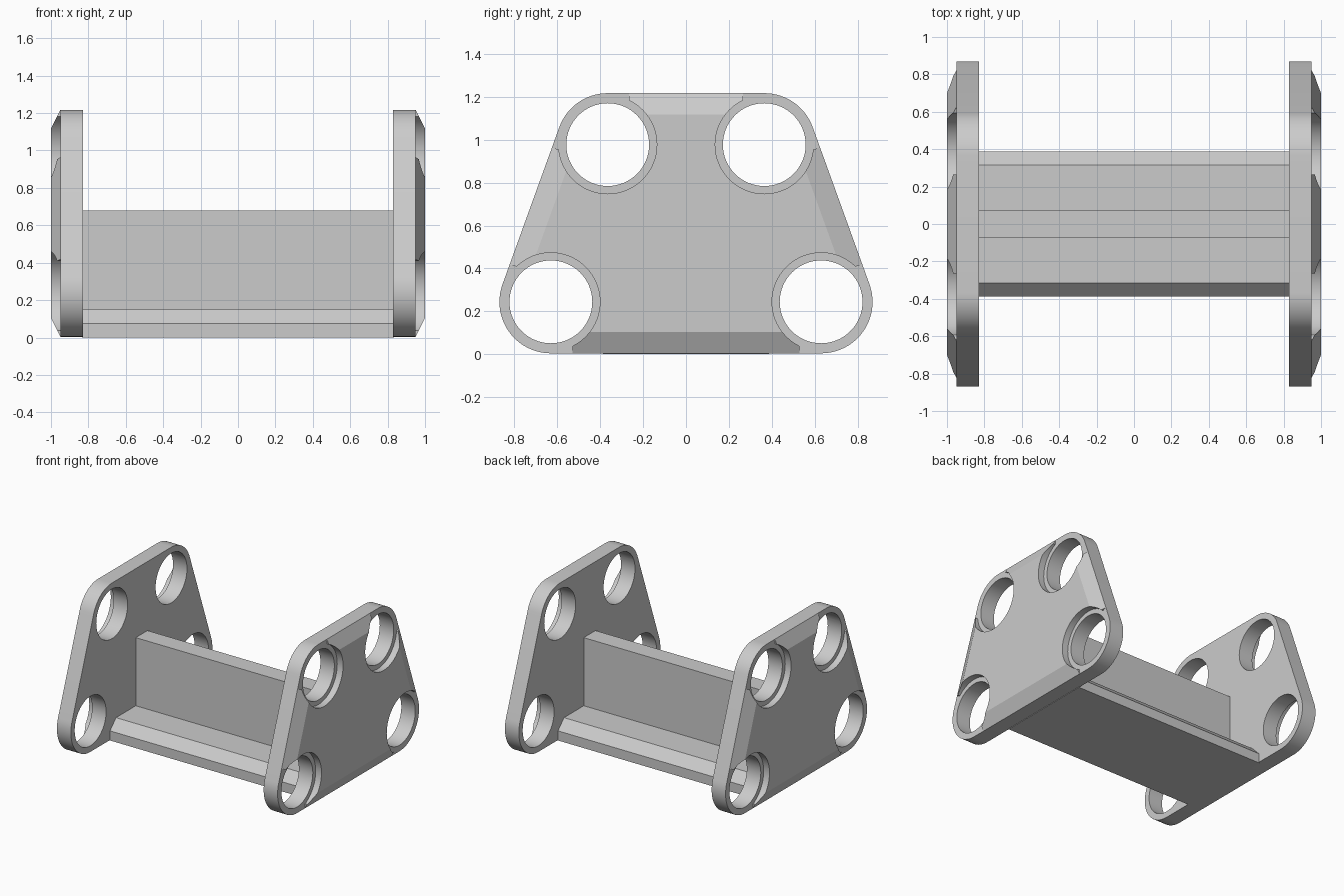
import bpy, bmesh
from math import sin, cos, pi, radians
from mathutils import Vector

old = bpy.data.objects.get("Cube")
if old:
    bpy.data.objects.remove(old, do_unlink=True)

# Material
grey = bpy.data.materials.new("light_grey")
grey.use_nodes = True
grey.diffuse_color = (0.6, 0.6, 0.6, 1)
grey.node_tree.nodes["Principled BSDF"].inputs["Base Color"].default_value = (0.6, 0.6, 0.6, 1)

# Main dimensions
LOW = Vector((0.63, 0.244))      # lower hole centre (y, z)
HIGH = Vector((0.365, 0.977))    # upper hole centre
CORNER_R, HOLE_R, RECESS_R = 0.24, 0.193, 0.229
PLATE_IN, PLATE_OUT, PAD_OUT = 0.83, 0.95, 1.0
BEVEL = 0.1
slope = (HIGH - LOW).normalized()
side_n = Vector((slope.y, -slope.x))
centres = [Vector((s * c.x, c.y)) for c in (LOW, HIGH) for s in (1, -1)]


def loft(name, ring_a, xa, ring_b, xb):
    """Solid between two matching (y, z) outlines placed at xa and xb."""
    bm = bmesh.new()
    a = [bm.verts.new((xa, y, z)) for y, z in ring_a]
    b = [bm.verts.new((xb, y, z)) for y, z in ring_b]
    bm.faces.new(a)
    bm.faces.new(b[::-1])
    for i in range(len(a)):
        j = (i + 1) % len(a)
        bm.faces.new((a[j], a[i], b[i], b[j]))
    bmesh.ops.recalc_face_normals(bm, faces=bm.faces)
    mesh = bpy.data.meshes.new(name)
    bm.to_mesh(mesh)
    bm.free()
    mesh.materials.append(grey)
    obj = bpy.data.objects.new(name, mesh)
    bpy.context.collection.objects.link(obj)
    return obj


def prism(name, ring, xa, xb):
    return loft(name, ring, xa, ring, xb)


def arc(c, r, start, end, n):
    return [(c.x + r * cos(start + (end - start) * i / n),
             c.y + r * sin(start + (end - start) * i / n)) for i in range(n + 1)]


def circle(c, r, n=64):
    return arc(c, r, 0, 2 * pi, n)[:-1]


def cut(obj, cutters):
    """Subtract the cutters, bake the result and discard them."""
    for c in cutters:
        c.hide_render = True
        mod = obj.modifiers.new("cut", 'BOOLEAN')
        mod.operation, mod.solver, mod.object = 'DIFFERENCE', 'EXACT', c
    bpy.context.view_layer.update()
    graph = bpy.context.evaluated_depsgraph_get()
    mesh = bpy.data.meshes.new_from_object(obj.evaluated_get(graph))
    obj.modifiers.clear()
    obj.data = mesh
    for c in cutters:
        bpy.data.objects.remove(c, do_unlink=True)


def smooth(obj):
    bpy.ops.object.select_all(action='DESELECT')
    obj.select_set(True)
    bpy.context.view_layer.objects.active = obj
    bpy.ops.object.shade_smooth_by_angle(angle=radians(25))


def trapezoid(d):
    """Sharp-cornered outline lying d outside the hole centres."""
    top, bottom = HIGH.y + d, LOW.y - d
    def edge(z):
        return (d + side_n.dot(LOW) - side_n.y * z) / side_n.x
    return [(edge(bottom), bottom), (edge(top), top),
            (-edge(top), top), (-edge(bottom), bottom)]


def corner_wedge(c, flip, n1, along_side):
    """Outline that removes the pad corner beyond a hole."""
    d1 = Vector((-1, 0)) * BEVEL
    d2 = along_side * BEVEL
    pts = [c + d1, c + d1 + n1 * 0.4, c + (n1 + side_n) * 0.6,
           c + d2 + side_n * 0.4, c + d2]
    return [(flip * p.x, p.y) for p in pts]


# Rounded outline of the end plates
tilt = math_tilt = side_n.angle_signed(Vector((1, 0)))
right_half = arc(LOW, CORNER_R, -pi / 2, tilt, 20) + arc(HIGH, CORNER_R, tilt, pi / 2, 16)
outline = right_half + [(-y, z) for y, z in reversed(right_half)]

for side, label in ((1, "left"), (-1, "right")):
    # End plate with four through holes
    plate = prism(label + "_end_plate", outline, side * PLATE_IN, side * PLATE_OUT)
    cut(plate, [prism("hole_cutter", circle(c, HOLE_R), side * 0.8, side * 1.05)
                for c in centres])
    smooth(plate)

    # Bevelled outer pad, cut back around every hole
    pad = loft(label + "_outer_pad", trapezoid(CORNER_R), side * PLATE_OUT,
               trapezoid(CORNER_R - BEVEL), side * PAD_OUT)
    cutters = [prism("recess_cutter", circle(c, RECESS_R), side * 0.92, side * 1.05)
               for c in centres]
    for flip in (1, -1):
        for c, n1, along in ((LOW, Vector((0, -1)), slope), (HIGH, Vector((0, 1)), -slope)):
            cutters.append(prism("corner_cutter", corner_wedge(c, flip, n1, along),
                                 side * 0.91, side * 1.06))
    cut(pad, cutters)
    smooth(pad)

# Crossbeam: wide chamfered foot with an upright web
half = [(0.388, 0), (0.388, 0.075), (0.315, 0.15), (0.072, 0.15), (0.072, 0.68)]
prism("crossbeam", half + [(-y, z) for y, z in reversed(half)], -0.835, 0.835)
